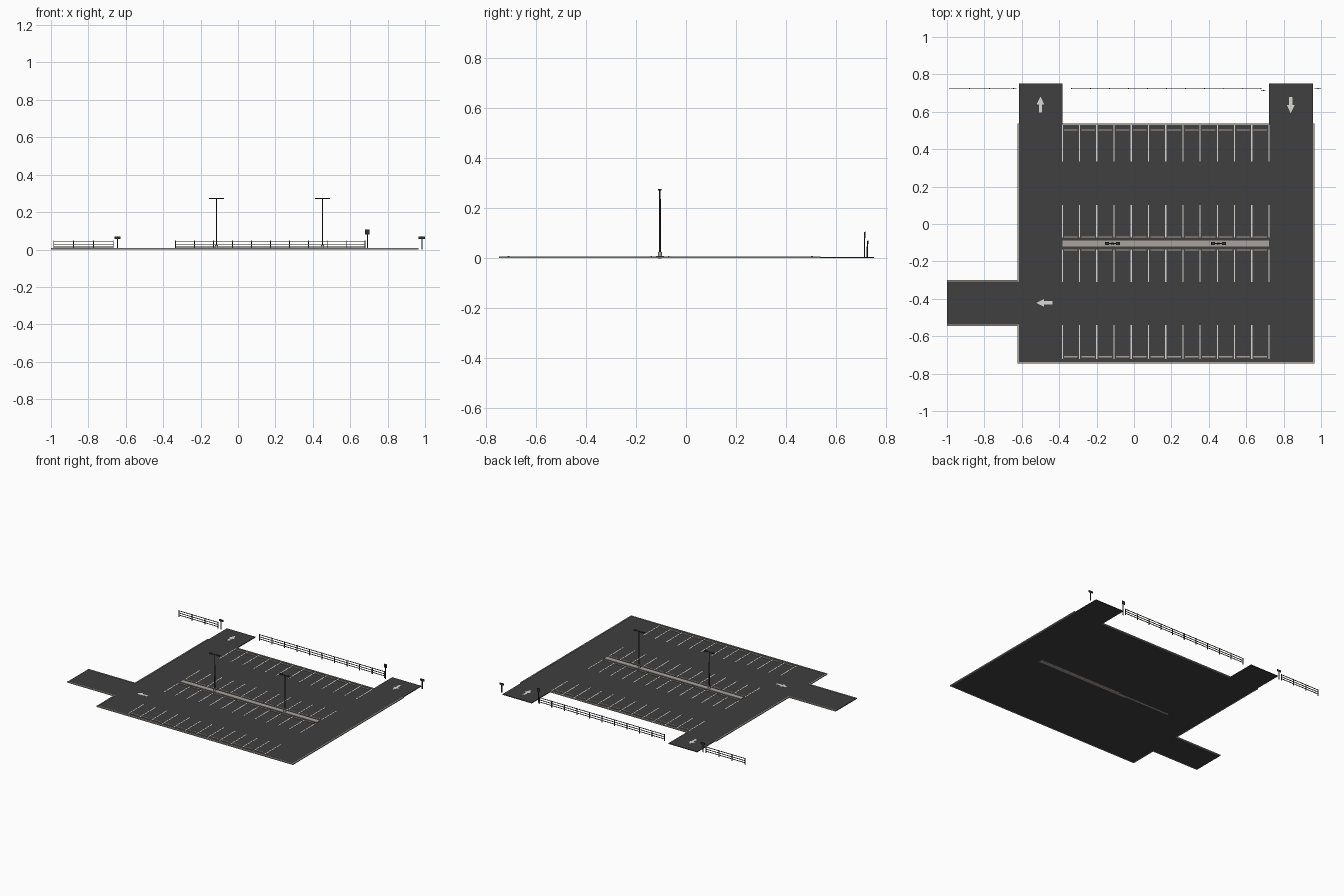
import bpy, bmesh, math

if "Cube" in bpy.data.objects:
    bpy.data.objects.remove(bpy.data.objects["Cube"])

def material(name, rgb):
    m = bpy.data.materials.new(name)
    m.diffuse_color = (*rgb, 1)
    m.use_nodes = True
    m.node_tree.nodes["Principled BSDF"].inputs["Base Color"].default_value = m.diffuse_color
    return m

ASPHALT = material("asphalt", (0.05, 0.05, 0.05))
CONCRETE = material("concrete", (0.40, 0.37, 0.34))
PAINT = material("line_paint", (0.70, 0.69, 0.66))
METAL = material("dark_metal", (0.03, 0.03, 0.03))
FENCE = material("fence_metal", (0.045, 0.042, 0.035))

def finish(name, bm, mat):
    bmesh.ops.recalc_face_normals(bm, faces=bm.faces)
    me = bpy.data.meshes.new(name)
    bm.to_mesh(me)
    bm.free()
    me.materials.append(mat)
    ob = bpy.data.objects.new(name, me)
    bpy.context.collection.objects.link(ob)
    return ob

def box(bm, x0, x1, y0, y1, z0, z1):
    vs = bmesh.ops.create_cube(bm, size=1)["verts"]
    for v in vs:
        v.co = ((x0 + x1) / 2 + v.co.x * (x1 - x0),
                (y0 + y1) / 2 + v.co.y * (y1 - y0),
                (z0 + z1) / 2 + v.co.z * (z1 - z0))

def cone(bm, x, y, z0, z1, r0, r1, n=10):
    vs = bmesh.ops.create_cone(bm, cap_ends=True, segments=n, radius1=r0, radius2=r1, depth=z1 - z0)["verts"]
    for v in vs:
        v.co.x += x
        v.co.y += y
        v.co.z += (z0 + z1) / 2

def prism(bm, pts, z0, z1):
    f = bm.faces.new([bm.verts.new((x, y, z0)) for x, y in pts])
    new = bmesh.ops.extrude_face_region(bm, geom=[f])["geom"]
    for v in new:
        if isinstance(v, bmesh.types.BMVert):
            v.co.z = z1

# Layout
L, R, B, T = -0.615, 0.958, -0.738, 0.53
SX0, SX1, END = -0.383, 0.722, 0.75       # stall block and driveway end
DY0, DY1 = -0.537, -0.308                 # side driveway
IY = -0.104                               # island centre line
TOP = 0.005

# Asphalt slab with its three driveways
bm = bmesh.new()
prism(bm, [(L, B), (R, B), (R, END), (SX1, END), (SX1, T), (SX0, T), (SX0, END),
           (L, END), (L, DY1), (-1, DY1), (-1, DY0), (L, DY0)], 0, TOP)
finish("asphalt_lot", bm, ASPHALT)

# Perimeter curbs
c, H = 0.008, 0.007
bm = bmesh.new()
for a in [(L - c, R + c, B - c, B), (R, R + c, B, T + c), (SX0, SX1, T, T + c),
          (L - c, L, B, DY0), (L - c, L, DY1, T + c),
          (-1, L - c, DY1, DY1 + c), (-1, L - c, DY0 - c, DY0)]:
    box(bm, *a, 0, H)
finish("perimeter_curb", bm, CONCRETE)

# Centre island
bm = bmesh.new()
box(bm, SX0, SX1, IY - 0.016, IY + 0.016, -0.0003 + 0.0003, 0.008)
box(bm, SX0, SX1, IY - 0.007, IY + 0.007, -0.0003, 0.001)
finish("centre_island", bm, CONCRETE)

# Stall lines and wheel stops
lines, stops = bmesh.new(), bmesh.new()
step = (SX1 - SX0) / 12
for y0, y1, ys in [(0.333, T, 0.503), (0.101, IY + 0.033, -0.069),
                   (-0.309, IY - 0.033, -0.139), (-0.54, -0.723, -0.709)]:
    for i in range(13):
        x = SX0 + i * step
        box(lines, x - 0.0032, x + 0.0032, min(y0, y1), max(y0, y1), TOP - 0.001, TOP + 0.0006)
        if i < 12:
            m = x + step / 2
            box(stops, m - 0.036, m + 0.036, ys - 0.0035, ys + 0.0035, TOP - 0.001, TOP + 0.004)
finish("stall_lines", lines, PAINT)
finish("wheel_stops", stops, CONCRETE)

# Direction arrows
arrow = [(0.043, 0), (0.0, 0.021), (0.0, 0.009), (-0.043, 0.009),
         (-0.043, -0.009), (0.0, -0.009), (0.0, -0.021)]
bm = bmesh.new()
for x, y, deg in [(-0.5, 0.638, 90), (0.838, 0.635, -90), (-0.48, -0.422, 180)]:
    ca, sa = math.cos(math.radians(deg)), math.sin(math.radians(deg))
    prism(bm, [(x + u * ca - v * sa, y + u * sa + v * ca) for u, v in arrow], TOP - 0.001, TOP + 0.0006)
finish("direction_arrows", bm, PAINT)

# Twin-headed lamps on concrete footings
foot, lamp = bmesh.new(), bmesh.new()
for x in (-0.115, 0.452):
    cone(foot, x, IY, 0.006, 0.025, 0.009, 0.008, 12)
    cone(lamp, x, IY, 0.024, 0.275, 0.004, 0.003)
    box(lamp, x - 0.025, x + 0.025, IY - 0.002, IY + 0.002, 0.271, 0.275)
    for s in (-1, 1):
        a, b = sorted((x + s * 0.018, x + s * 0.041))
        box(lamp, a, b, IY - 0.007, IY + 0.007, 0.270, 0.276)
finish("lamp_footings", foot, CONCRETE)
finish("lamp_posts", lamp, METAL)

# Fence along the back
FY = 0.724
bm = bmesh.new()
for x0, x1, n in [(-0.985, -0.667, 3), (-0.334, 0.68, 10)]:
    for i in range(n + 1):
        x = x0 + (x1 - x0) * i / n
        box(bm, x - 0.0025, x + 0.0025, FY - 0.0025, FY + 0.0025, 0, 0.047)
    for z in (0.013, 0.028, 0.044):
        box(bm, x0, x1, FY - 0.0015, FY + 0.0015, z - 0.002, z + 0.002)
finish("back_fence", bm, FENCE)

# Entrance and exit signs
bm = bmesh.new()
for x, y, z0, z1, w in [(-0.645, FY, 0.056, 0.071, 0.016), (0.983, FY, 0.056, 0.071, 0.017),
                        (0.692, 0.713, 0.081, 0.106, 0.012)]:
    box(bm, x - 0.003, x + 0.003, y - 0.002, y + 0.002, 0, z1 - 0.002)
    box(bm, x - w, x + w, y + 0.001, y + 0.004, z0, z1)
finish("driveway_signs", bm, METAL)
